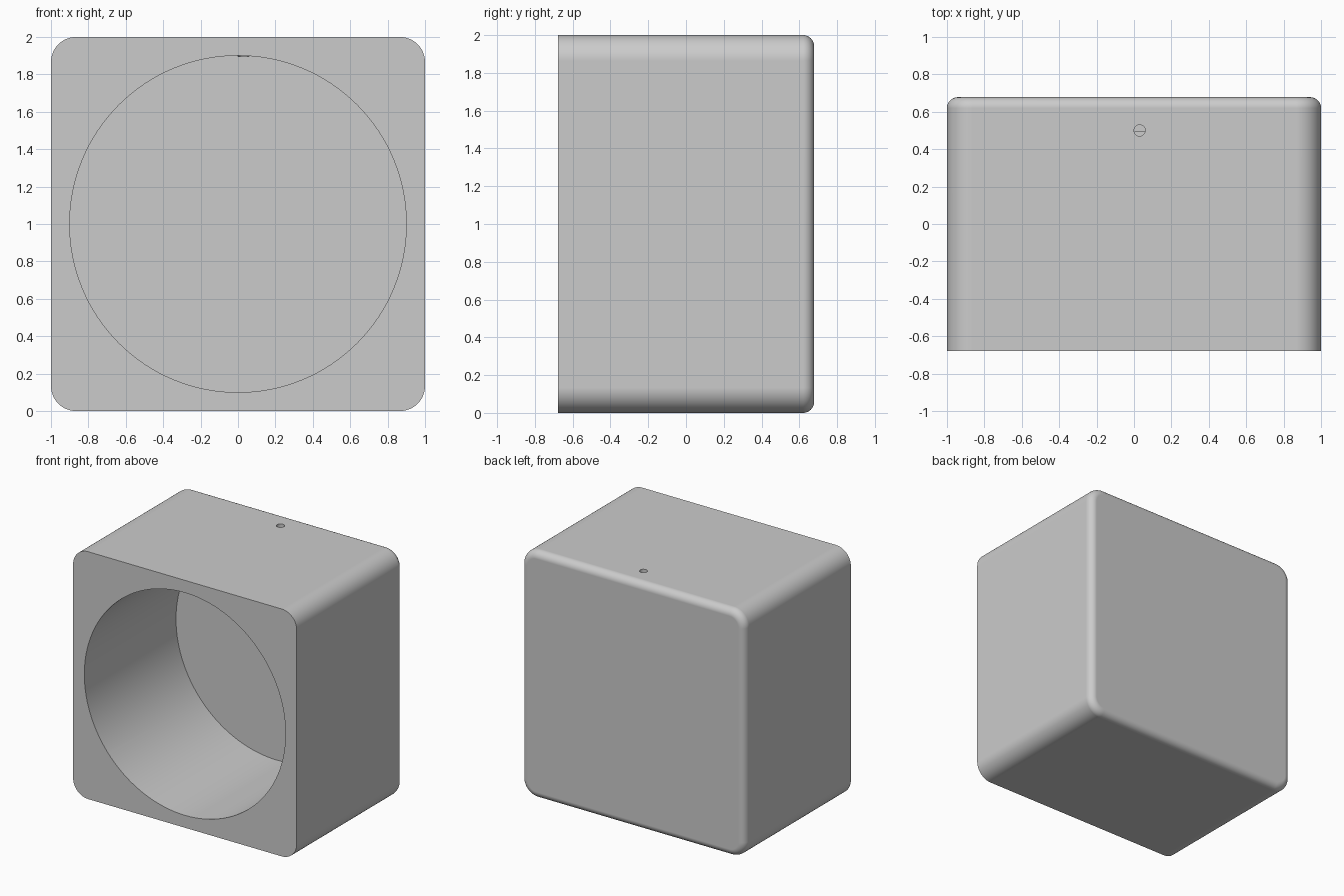
import bpy, bmesh, math
from mathutils import Matrix

if "Cube" in bpy.data.objects:
    bpy.data.objects.remove(bpy.data.objects["Cube"])

HALF_DEPTH = 0.678


def add_object(name, bm):
    mesh = bpy.data.meshes.new(name)
    bm.to_mesh(mesh)
    bm.free()
    obj = bpy.data.objects.new(name, mesh)
    bpy.context.collection.objects.link(obj)
    return obj


def cylinder(name, radius, length, centre, sides, turn=0.0):
    bm = bmesh.new()
    matrix = Matrix.Translation(centre) @ Matrix.Rotation(turn, 4, 'X')
    bmesh.ops.create_cone(bm, cap_ends=True, segments=sides, radius1=radius,
                          radius2=radius, depth=length, matrix=matrix)
    return add_object(name, bm)


# Housing: block with large rounded long edges and a small fillet round the back
bm = bmesh.new()
bmesh.ops.create_cube(bm, size=2, matrix=Matrix.Translation((0, 0, 1))
                      @ Matrix.Diagonal((1, HALF_DEPTH, 1, 1)))
long_edges = [e for e in bm.edges
              if abs(e.verts[0].co.y - e.verts[1].co.y) > 0.5]
bmesh.ops.bevel(bm, geom=long_edges, offset=0.134, offset_type='OFFSET',
                segments=12, profile=0.5, affect='EDGES')
back_edges = [e for e in bm.edges
              if all(v.co.y > HALF_DEPTH - 1e-4 for v in e.verts)]
bmesh.ops.bevel(bm, geom=back_edges, offset=0.058, offset_type='OFFSET',
                segments=8, profile=0.5, affect='EDGES')
bmesh.ops.recalc_face_normals(bm, faces=bm.faces)
housing = add_object("housing", bm)

# Cutters: round blind recess in the front, small hole in the top
front, recess_end = -1.0, 0.493
cutters = [
    cylinder("recess_cutter", 0.9, recess_end - front,
             (0, (front + recess_end) / 2, 1), 128, math.pi / 2),
    cylinder("top_hole_cutter", 0.03, 0.21, (0.03, 0.5, 2.0), 32),
]
bpy.context.view_layer.objects.active = housing
housing.select_set(True)
for cutter in cutters:
    cutter.hide_render = True
    mod = housing.modifiers.new(cutter.name, 'BOOLEAN')
    mod.operation = 'DIFFERENCE'
    mod.solver = 'EXACT'
    mod.object = cutter
    bpy.ops.object.modifier_apply(modifier=mod.name)
    bpy.data.objects.remove(cutter, do_unlink=True)

# Smooth fillets and recess wall, flat large faces
bpy.ops.object.shade_smooth_by_angle(angle=math.radians(30))
weighted = housing.modifiers.new("flat_face_normals", 'WEIGHTED_NORMAL')
weighted.keep_sharp = True
